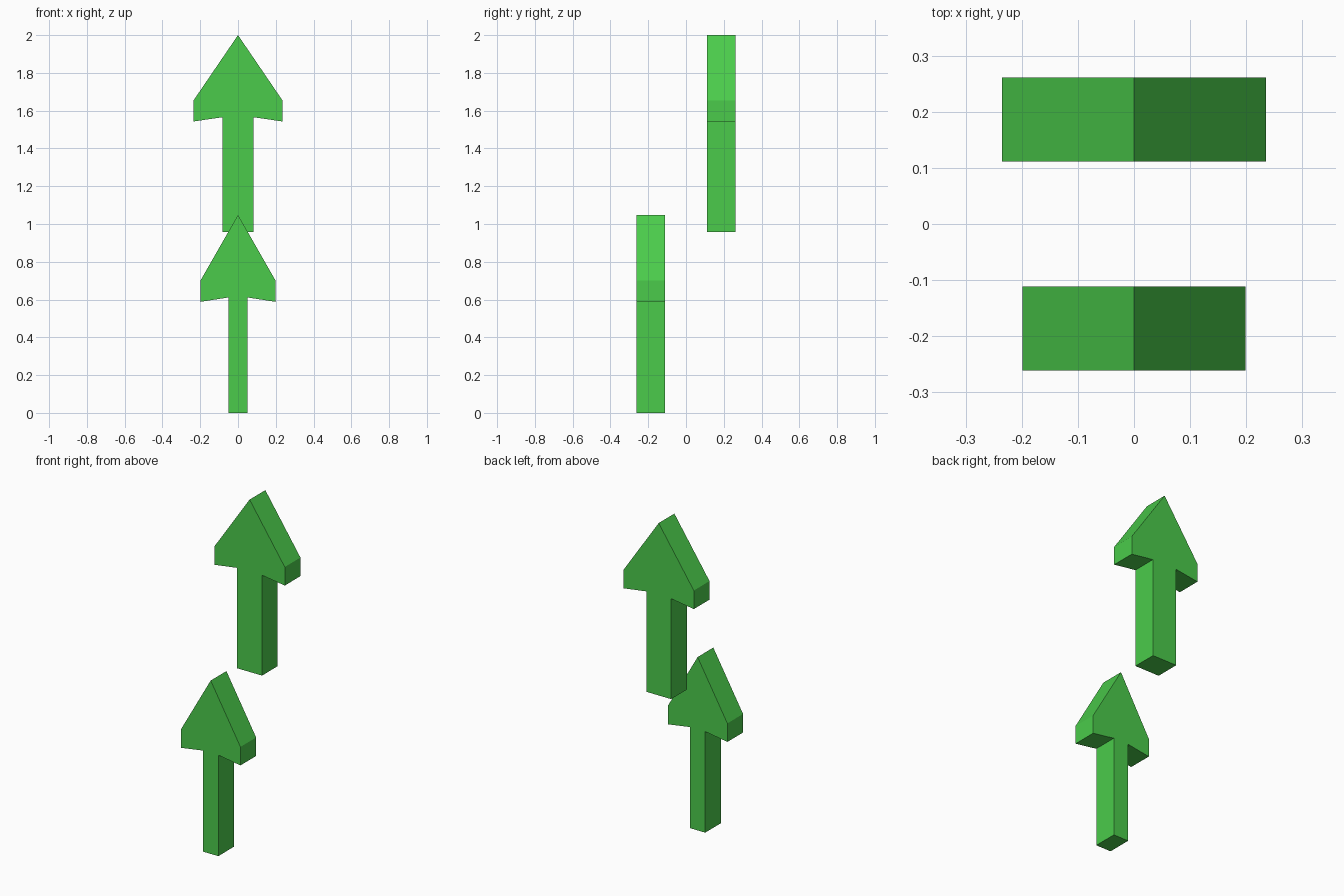
import bpy, bmesh

if "Cube" in bpy.data.objects:
    bpy.data.objects.remove(bpy.data.objects["Cube"])

green = bpy.data.materials.new("green")
green.diffuse_color = (0.07, 0.6, 0.07, 1)
green.use_nodes = True
green.node_tree.nodes["Principled BSDF"].inputs["Base Color"].default_value = green.diffuse_color


def arrow(name, half_profile, y0, y1):
    """Extrude a mirrored (x, z) half profile, tip first, from y0 to y1."""
    left = [(-x, z) for x, z in reversed(half_profile) if x > 0]
    bm = bmesh.new()
    face = bm.faces.new([bm.verts.new((x, y0, z)) for x, z in half_profile + left])
    ext = bmesh.ops.extrude_face_region(bm, geom=[face], use_keep_orig=True)
    verts = [g for g in ext["geom"] if isinstance(g, bmesh.types.BMVert)]
    bmesh.ops.translate(bm, verts=verts, vec=(0, y1 - y0, 0))
    bmesh.ops.recalc_face_normals(bm, faces=bm.faces)
    mesh = bpy.data.meshes.new(name)
    bm.to_mesh(mesh)
    bm.free()
    mesh.materials.append(green)
    obj = bpy.data.objects.new(name, mesh)
    bpy.context.collection.objects.link(obj)


# Front lower arrow, with a slim shaft
arrow("lower_arrow", [(0, 1.048), (0.199, 0.70), (0.199, 0.588),
                      (0.051, 0.611), (0.051, 0)], -0.261, -0.111)
# Back upper arrow, with a wider head and shaft
arrow("upper_arrow", [(0, 2.0), (0.235, 1.655), (0.235, 1.543),
                      (0.083, 1.565), (0.083, 0.958)], 0.111, 0.261)
